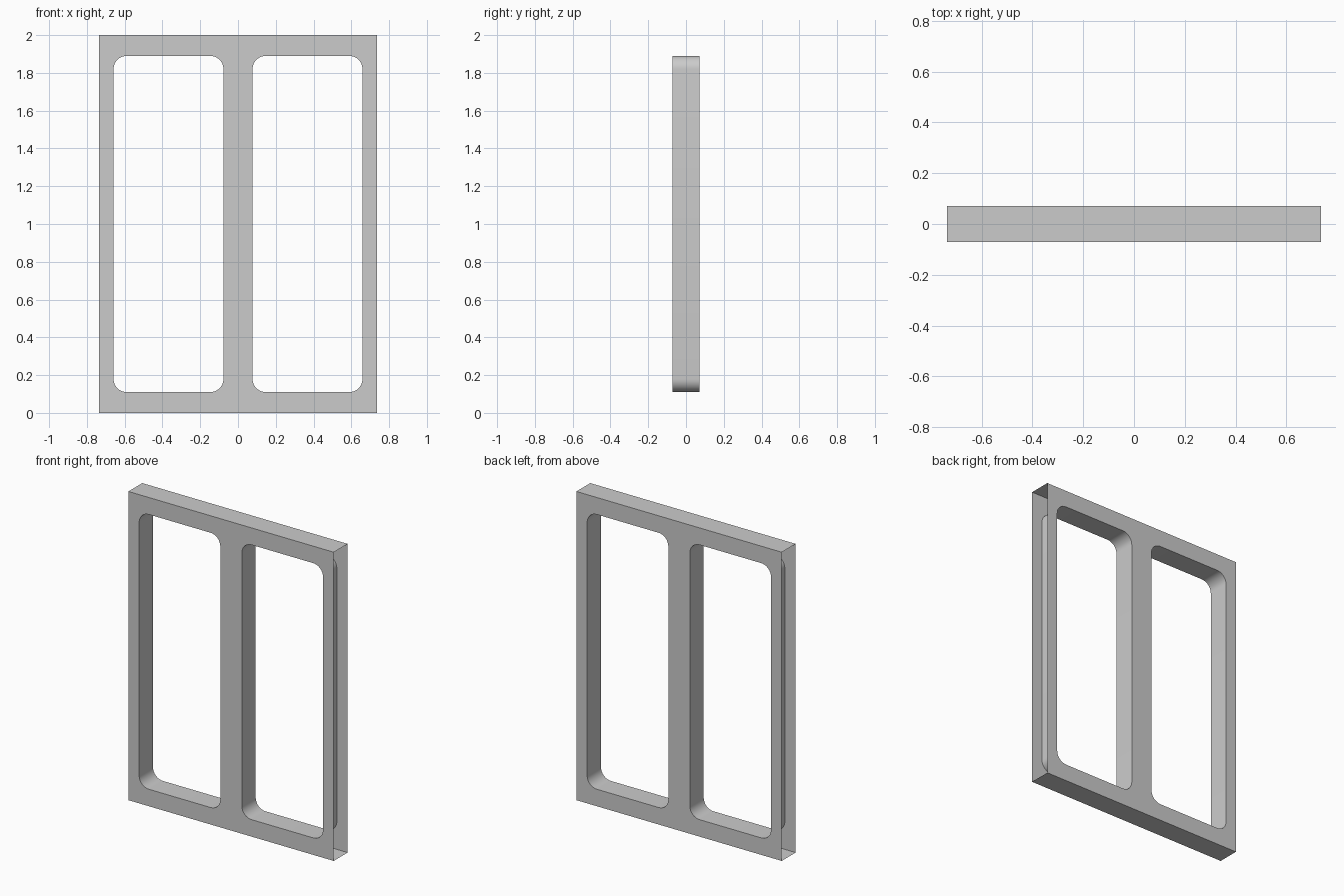
import bpy
import bmesh
from math import cos, sin, pi, radians
from mathutils import Vector

if "Cube" in bpy.data.objects:
    bpy.data.objects.remove(bpy.data.objects["Cube"], do_unlink=True)

HALF_W, HEIGHT, HALF_D = 0.736, 2.0, 0.071
HOLE_IN, HOLE_OUT, RAIL = 0.077, 0.659, 0.11
RADIUS, STEPS = 0.07, 8

grey = bpy.data.materials.new("frame_grey")
grey.use_nodes = True
colour = (0.6, 0.6, 0.6, 1)
grey.diffuse_color = colour
grey.node_tree.nodes["Principled BSDF"].inputs["Base Color"].default_value = colour


def rounded_rect(x0, x1, z0, z1, r):
    """Outline points of a rectangle with rounded corners."""
    points = []
    corners = [(x1 - r, z1 - r), (x0 + r, z1 - r), (x0 + r, z0 + r), (x1 - r, z0 + r)]
    for i, (cx, cz) in enumerate(corners):
        for s in range(STEPS + 1):
            a = (i + s / STEPS) * pi / 2
            points.append((cx + r * cos(a), cz + r * sin(a)))
    return points


def add_loop(bm, points):
    verts = [bm.verts.new((x, -HALF_D, z)) for x, z in points]
    return [bm.edges.new((v, verts[i - 1])) for i, v in enumerate(verts)]


# Front plate: outer rectangle with two rounded openings
bm = bmesh.new()
edges = add_loop(bm, [(-HALF_W, 0), (HALF_W, 0), (HALF_W, HEIGHT), (-HALF_W, HEIGHT)])
for x0, x1 in ((HOLE_IN, HOLE_OUT), (-HOLE_OUT, -HOLE_IN)):
    edges += add_loop(bm, rounded_rect(x0, x1, RAIL, HEIGHT - RAIL, RADIUS))
bmesh.ops.triangle_fill(bm, edges=edges, use_beauty=True, normal=Vector((0, -1, 0)))

# Back plate, top, bottom and opening walls
result = bmesh.ops.extrude_face_region(bm, geom=bm.faces[:], use_keep_orig=True)
back = [g for g in result["geom"] if isinstance(g, bmesh.types.BMVert)]
bmesh.ops.translate(bm, verts=back, vec=(0, 2 * HALF_D, 0))
bmesh.ops.recalc_face_normals(bm, faces=bm.faces[:])

# The two outer ends of the hollow frame are open
ends = [f for f in bm.faces if abs(f.calc_center_median().x) > HALF_W - 0.001]
bmesh.ops.delete(bm, geom=ends, context="FACES")

mesh = bpy.data.meshes.new("window_frame")
bm.to_mesh(mesh)
bm.free()
mesh.materials.append(grey)
frame = bpy.data.objects.new("window_frame", mesh)
bpy.context.collection.objects.link(frame)

# Smooth rounded corners, crisp plate edges
bpy.ops.object.select_all(action="DESELECT")
frame.select_set(True)
bpy.context.view_layer.objects.active = frame
bpy.ops.object.shade_smooth_by_angle(angle=radians(30))
